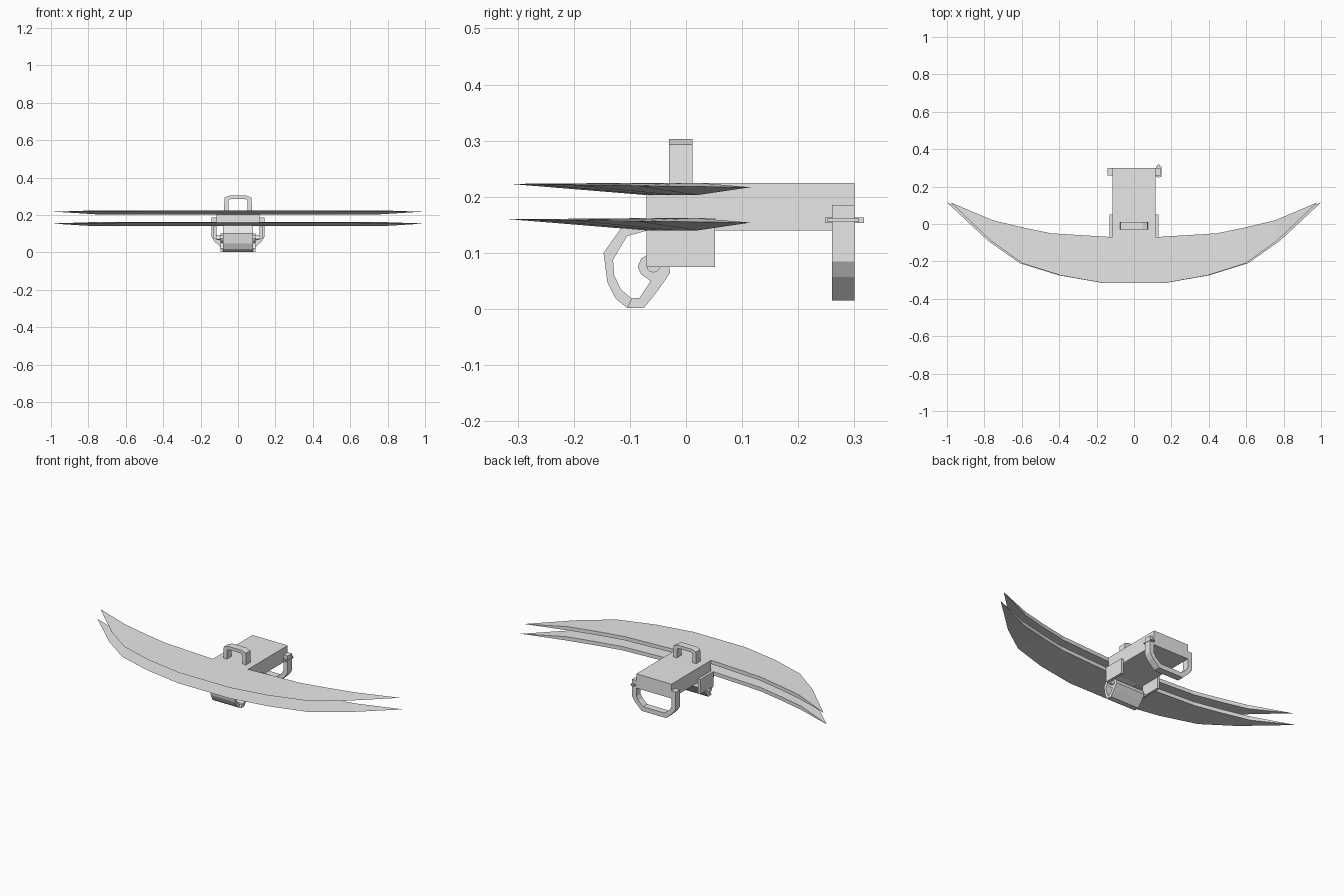
import bpy
import bmesh
from mathutils import Vector

cube = bpy.data.objects.get("Cube")
if cube:
    bpy.data.objects.remove(cube, do_unlink=True)

GREY = (0.8, 0.8, 0.8, 1.0)
mat = bpy.data.materials.new("light_grey")
mat.use_nodes = True
mat.diffuse_color = GREY
mat.node_tree.nodes["Principled BSDF"].inputs["Base Color"].default_value = GREY


def finish(name, bm):
    """Turn a bmesh into a flat shaded object."""
    bmesh.ops.recalc_face_normals(bm, faces=bm.faces)
    mesh = bpy.data.meshes.new(name)
    bm.to_mesh(mesh)
    bm.free()
    mesh.materials.append(mat)
    obj = bpy.data.objects.new(name, mesh)
    bpy.context.collection.objects.link(obj)
    return obj


def prism(name, profile, axis, lo, hi):
    """Extrude a closed 2D profile along x (profile is y, z) or y (profile is x, z)."""
    bm = bmesh.new()
    if axis == "x":
        pts = [(lo, a, b) for a, b in profile]
        move = Vector((hi - lo, 0, 0))
    else:
        pts = [(a, lo, b) for a, b in profile]
        move = Vector((0, hi - lo, 0))
    face = bm.faces.new([bm.verts.new(p) for p in pts])
    out = bmesh.ops.extrude_face_region(bm, geom=[face])
    verts = [g for g in out["geom"] if isinstance(g, bmesh.types.BMVert)]
    bmesh.ops.translate(bm, verts=verts, vec=move)
    return finish(name, bm)


def box(name, x, y, z):
    return prism(name, [(y[0], z[0]), (y[1], z[0]), (y[1], z[1]), (y[0], z[1])], "x", *x)


def mirrored(half):
    """Complete a right-hand run of points with its mirror image."""
    return half + [(-x, z) for x, z in reversed(half)]


# Crescent blades: sharp outer edge, thick inner edge, pointed tips
INNER = [(0.12, -0.07), (0.45, -0.05), (0.60, -0.02), (0.77, 0.02)]
OUTER = [(0.17, -0.315), (0.40, -0.275), (0.61, -0.21), (0.78, -0.09)]


def blade(name, top, width):
    bm = bmesh.new()
    half = list(zip(INNER, OUTER))
    full = [((-a[0], a[1]), (-b[0], b[1])) for a, b in reversed(half)] + half
    rings = []
    for (ix, iy), (ox, oy) in full:
        edge_z = top - 0.002 - 0.006 * (oy + 0.315) / 0.43
        rings.append([bm.verts.new(p) for p in (
            (ix * width, iy, top), (ix * width, iy, top - 0.022), (ox * width, oy, edge_z))])
    for a, b in zip(rings, rings[1:]):
        for i in range(3):
            j = (i + 1) % 3
            bm.faces.new((a[i], a[j], b[j], b[i]))
    for ring, side in ((rings[0], -1), (rings[-1], 1)):
        tip = bm.verts.new((side * width, 0.115, top - 0.008))
        for i in range(3):
            bm.faces.new((ring[i], ring[(i + 1) % 3], tip))
    finish(name, bm)


blade("upper_blade", 0.225, 0.98)
blade("lower_blade", 0.162, 1.0)

# Main body and the side plates that carry the front catch
box("body", (-0.115, 0.115), (-0.07, 0.30), (0.14, 0.225))
for side, x in (("right", (-0.13, -0.115)), ("left", (0.115, 0.13))):
    box(side + "_side_plate", x, (-0.07, 0.052), (0.075, 0.162))

# Arched grip on top
outer = [(0.075, 0.215), (0.072, 0.293), (0.045, 0.303)]
inner = [(0.052, 0.215), (0.052, 0.275), (0.04, 0.284)]
prism("top_grip", mirrored(outer) + list(reversed(mirrored(inner))), "y", -0.03, 0.012)

# Rear hanging handle
outer = [(0.143, 0.185), (0.143, 0.085), (0.125, 0.057), (0.08, 0.015)]
inner = [(0.115, 0.185), (0.115, 0.092), (0.102, 0.07), (0.07, 0.042)]
prism("rear_handle", mirrored(outer) + list(reversed(mirrored(inner))), "y", 0.26, 0.30)

# Pin holding the handle on the left, with a small head
box("handle_pin", (0.125, 0.137), (0.248, 0.317), (0.153, 0.163))
box("handle_pin_head", (0.117, 0.146), (0.252, 0.308), (0.155, 0.161))

# Curved front strap
prism("front_strap", [
    (-0.115, 0.145), (-0.147, 0.10), (-0.14, 0.047), (-0.126, 0.019), (-0.105, 0.002),
    (-0.097, 0.019), (-0.116, 0.035), (-0.128, 0.06), (-0.13, 0.088), (-0.105, 0.13),
    (-0.065, 0.141)], "x", -0.08, 0.08)

# Lower catch with a rounded hinge end
prism("lower_catch", [
    (-0.105, 0.002), (-0.075, 0.002), (-0.05, 0.033), (-0.028, 0.065), (-0.032, 0.085),
    (-0.045, 0.097), (-0.062, 0.1), (-0.08, 0.09), (-0.086, 0.075), (-0.08, 0.062),
    (-0.063, 0.05), (-0.083, 0.02), (-0.097, 0.019)], "x", -0.093, 0.093)

# Hinge pin through the catch
bm = bmesh.new()
bmesh.ops.create_cone(bm, cap_ends=True, segments=12, radius1=0.012, radius2=0.012, depth=0.23)
for v in bm.verts:
    v.co = Vector((v.co.z, v.co.x - 0.058, v.co.y + 0.077))
finish("hinge_pin", bm)
